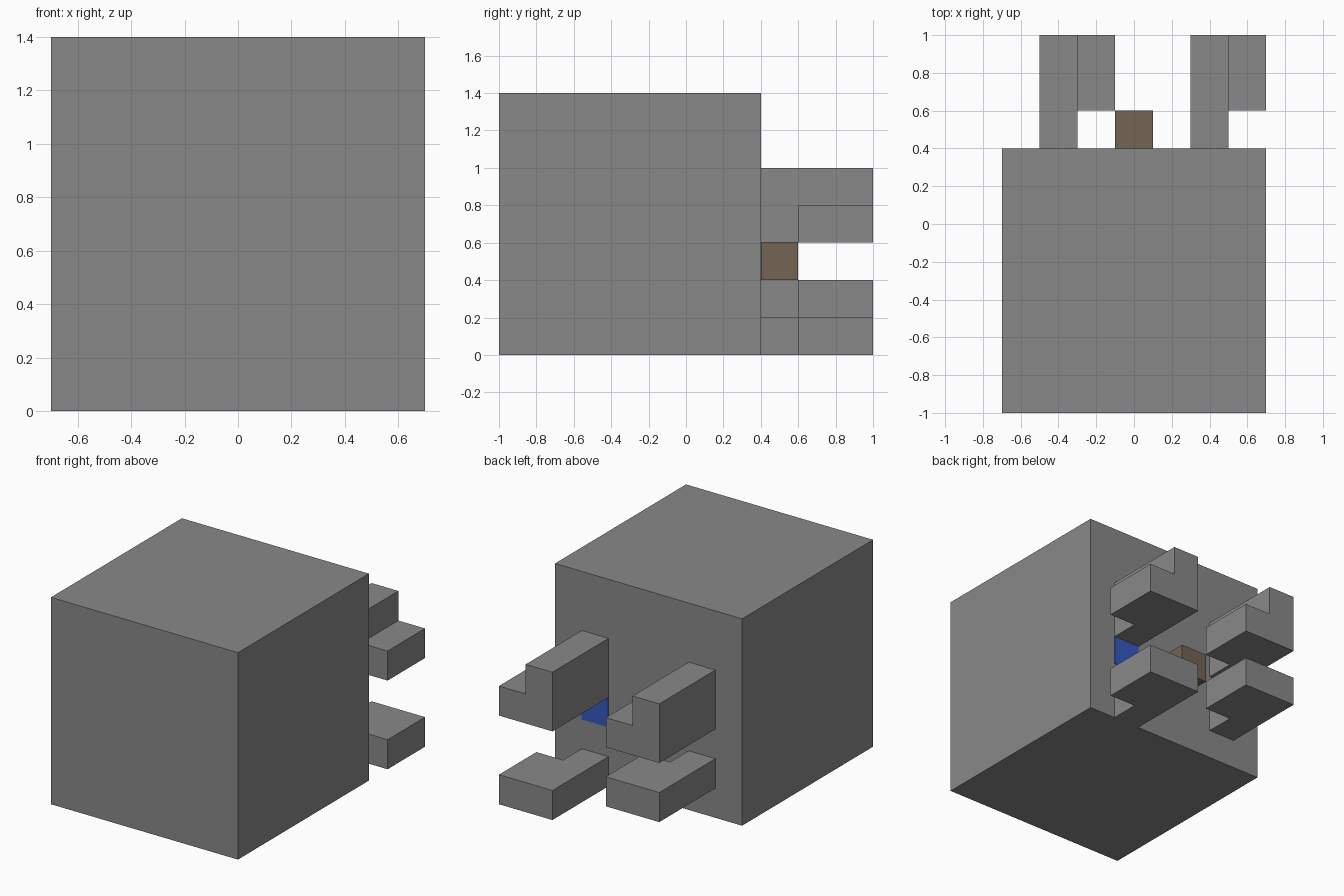
import bpy
import bmesh
from mathutils import Vector

CELL = 0.2

default_cube = bpy.data.objects.get("Cube")
if default_cube:
    bpy.data.objects.remove(default_cube, do_unlink=True)


def make_material(name, rgb):
    mat = bpy.data.materials.new(name)
    mat.use_nodes = True
    mat.diffuse_color = (*rgb, 1)
    mat.node_tree.nodes["Principled BSDF"].inputs["Base Color"].default_value = (*rgb, 1)
    return mat


grey = make_material("stone grey", (0.25, 0.25, 0.25))
brown = make_material("earth brown", (0.17, 0.128, 0.084))
blue = make_material("deep blue", (0.034, 0.098, 0.53))


def finish(bm, name, mat):
    bmesh.ops.recalc_face_normals(bm, faces=bm.faces)
    mesh = bpy.data.meshes.new(name)
    bm.to_mesh(mesh)
    bm.free()
    mesh.materials.append(mat)
    obj = bpy.data.objects.new(name, mesh)
    bpy.context.collection.objects.link(obj)
    return obj


def box(name, low, high, mat):
    low, high = Vector(low), Vector(high)
    bm = bmesh.new()
    bmesh.ops.create_cube(bm, size=1)
    bmesh.ops.scale(bm, vec=high - low, verts=bm.verts)
    bmesh.ops.translate(bm, vec=(low + high) / 2, verts=bm.verts)
    return finish(bm, name, mat)


def block_solid(name, cells, origin, mat):
    """Weld cubic cells into one solid, without inner walls or seams."""
    bm = bmesh.new()
    for cell in cells:
        for axis in range(3):
            for side in (-1, 1):
                neighbour = list(cell)
                neighbour[axis] += side
                if tuple(neighbour) in cells:
                    continue
                normal, u, v = Vector(), Vector(), Vector()
                normal[axis], u[(axis + 1) % 3], v[(axis + 2) % 3] = side, 1, 1
                corners = (u + v, v - u, -u - v, u - v)
                ring = [bm.verts.new(Vector(origin) + CELL * (Vector(cell) + (normal + c) / 2
                                     + Vector((0.5, 0.5, 0.5)))) for c in corners]
                bm.faces.new(ring if side > 0 else ring[::-1])
    bmesh.ops.remove_doubles(bm, verts=bm.verts, dist=0.001)
    bmesh.ops.dissolve_limit(bm, angle_limit=0.01, verts=bm.verts, edges=bm.edges)
    return finish(bm, name, mat)


# Main body
box("body", (-0.7, -1, 0), (0.7, 0.4, 1.4), grey)

# Hooked arms: a straight beam with a side foot at its far end
foot = {(x, y, 0) for x in range(2) for y in range(3) if x == 0 or y > 0}
ridge = {(0, y, 1) for y in range(3)}
for side, x, lower_z in (("right", -0.5, 0.2), ("left", 0.3, 0)):
    block_solid(f"upper_{side}_arm", foot | ridge, (x, 0.4, 0.6), grey)
    block_solid(f"lower_{side}_arm", foot, (x, 0.4, lower_z), grey)

# Small knob and flat panel on the back
box("back_knob", (-0.1, 0.4, 0.4), (0.1, 0.6, 0.6), brown)
box("back_panel", (0.3, 0.4, 0.4), (0.5, 0.404, 0.6), blue)
